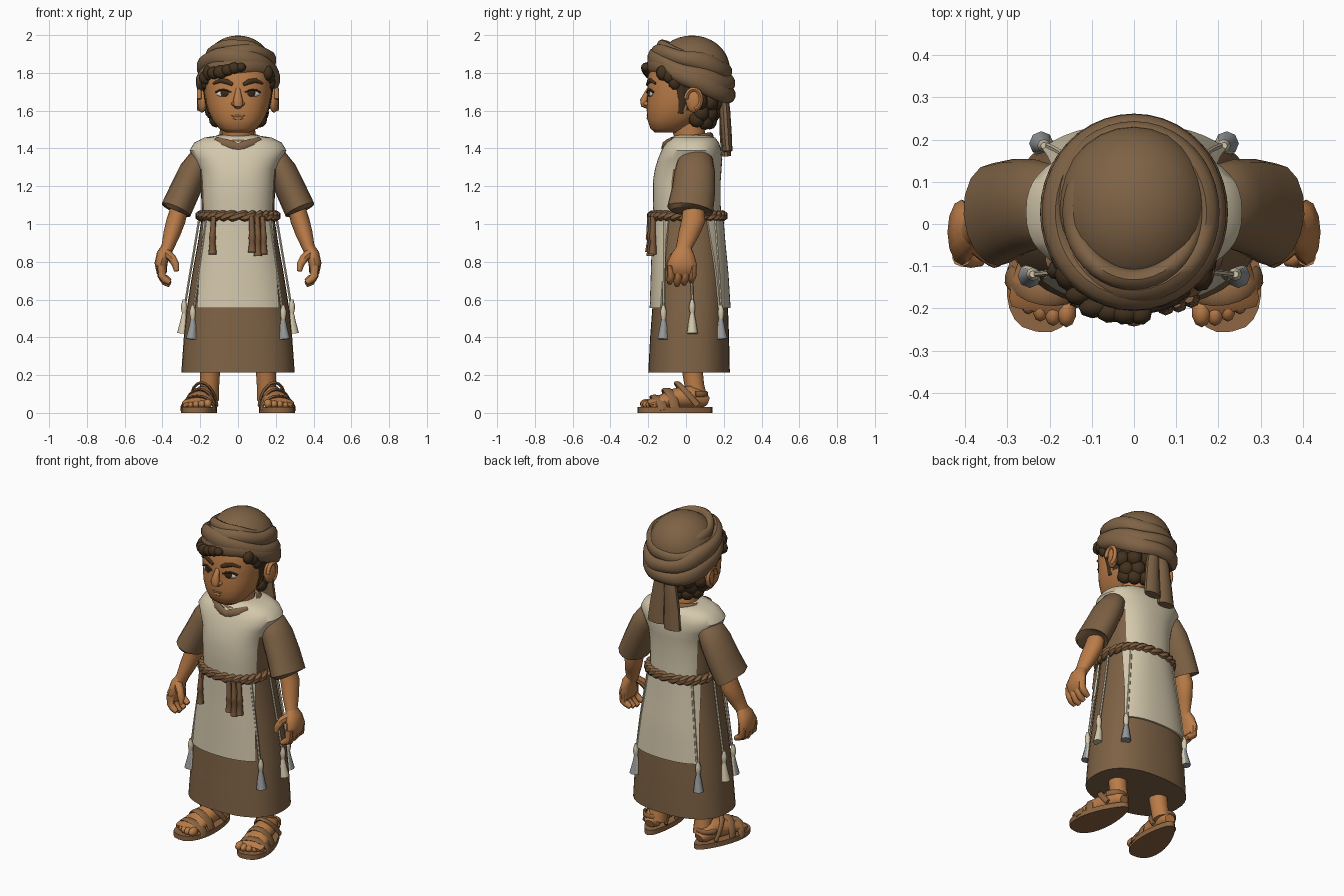
import bpy, bmesh, math, random
from mathutils import Vector, Matrix

if "Cube" in bpy.data.objects:
    bpy.data.objects.remove(bpy.data.objects["Cube"])

random.seed(4)
TAU = 2 * math.pi


def mat(name, r, g, b):
    lin = [((c / 255 + 0.055) / 1.055) ** 2.4 for c in (r, g, b)]
    m = bpy.data.materials.new(name)
    m.diffuse_color = (*lin, 1)
    m.use_nodes = True
    m.node_tree.nodes["Principled BSDF"].inputs["Base Color"].default_value = m.diffuse_color
    return m


SKIN, CREAM = mat("skin", 186, 124, 72), mat("cream cloth", 212, 200, 172)
BROWN, ROPE = mat("brown cloth", 126, 98, 69), mat("rope brown", 128, 93, 62)
HAIR, WHITE = mat("dark hair", 66, 49, 30), mat("eye white", 215, 208, 196)
IRIS, LIP = mat("iris", 58, 40, 25), mat("lip", 172, 112, 66)
SANDAL, GREY = mat("sandal leather", 142, 102, 66), mat("grey thread", 150, 153, 156)


def finish(name, bm, mats, rule=None, angle=45):
    bmesh.ops.recalc_face_normals(bm, faces=bm.faces)
    if rule:
        bm.normal_update()
        for f in bm.faces:
            f.material_index = rule(f.calc_center_median(), f.normal)
    me = bpy.data.meshes.new(name)
    bm.to_mesh(me)
    bm.free()
    for m in mats if isinstance(mats, list) else [mats]:
        me.materials.append(m)
    me.shade_smooth()
    me.set_sharp_from_angle(angle=math.radians(angle))
    ob = bpy.data.objects.new(name, me)
    bpy.context.collection.objects.link(ob)
    return ob


def skin_rings(bm, rings, closed=False):
    vs = [[bm.verts.new(p) for p in r] for r in rings]
    n = len(vs[0])
    for a, b in zip(vs, vs[1:] + ([vs[0]] if closed else [])):
        for i in range(n):
            bm.faces.new((a[i], a[(i + 1) % n], b[(i + 1) % n], b[i]))
    if not closed:
        bm.faces.new(vs[0])
        bm.faces.new(vs[-1])


def tube(name, pts, m, n=10, closed=False, ref=(0, 1, 0), rule=None):
    """Sweep an oval along points (x, y, z, radius along ref, other radius)."""
    P, rings, ref = [Vector(p[:3]) for p in pts], [], Vector(ref)
    for i, p in enumerate(pts):
        if closed:
            t = P[(i + 1) % len(P)] - P[i - 1]
        else:
            t = P[min(i + 1, len(P) - 1)] - P[max(i - 1, 0)]
        t.normalize()
        u = (ref - t * ref.dot(t)).normalized()
        v = t.cross(u)
        rings.append([P[i] + u * p[3] * math.cos(TAU * k / n) + v * p[-1] * math.sin(TAU * k / n)
                      for k in range(n)])
    bm = bmesh.new()
    skin_rings(bm, rings, closed)
    return finish(name, bm, m, rule)


def ball(name, c, r, m, seg=12, rot=0):
    bm = bmesh.new()
    bmesh.ops.create_uvsphere(bm, u_segments=seg, v_segments=max(6, seg * 2 // 3), radius=1)
    bm.transform(Matrix.Translation(c) @ Matrix.Rotation(rot, 4, 'Z') @ Matrix.Diagonal((*r, 1)))
    return finish(name, bm, m, angle=60)


# Stacked cross-sections: (z, half width, front y, back y)
def prof(secs, z):
    for a, b in zip(secs, secs[1:]):
        if z <= b[0]:
            k = max(0, (z - a[0]) / (b[0] - a[0]))
            return [a[i] + (b[i] - a[i]) * k for i in (1, 2, 3)]
    return secs[-1][1:]


def on(secs, z, t, off=0.0, p=2.4):
    rx, y0, y1 = prof(secs, z)
    c, s = math.cos(t), math.sin(t)
    f = lambda q: math.copysign(abs(q) ** (2 / p), q)
    return Vector(((rx + off) * f(c), (y0 + y1) / 2 + ((y1 - y0) / 2 + off) * f(s), z))


def surf_y(secs, x, z, side=-1, off=0.0, p=2.4):
    rx, y0, y1 = prof(secs, z)
    k = max(0, 1 - min(1, abs(x) / (rx + off)) ** p) ** (1 / p)
    return (y0 + y1) / 2 + side * ((y1 - y0) / 2 + off) * k


def stack(name, secs, m, n=32, rule=None):
    bm = bmesh.new()
    skin_rings(bm, [[on(secs, s[0], TAU * k / n) for k in range(n)] for s in secs])
    return finish(name, bm, m, rule)


ROBE = [(.215, .30, -.20, .232), (.4, .287, -.19, .228), (.56, .27, -.178, .222), (.75, .24, -.172, .21),
        (.9, .213, -.167, .195), (1.06, .188, -.165, .182)]
TORSO = [(1.02, .19, -.17, .187), (1.12, .194, -.176, .183), (1.22, .198, -.176, .183), (1.29, .205, -.165, .188),
         (1.34, .23, -.15, .192), (1.39, .256, -.13, .187), (1.43, .232, -.108, .175),
         (1.457, .18, -.085, .155), (1.47, .10, -.05, .12)]
HEAD = [(1.485, .065, -.165, -.04), (1.505, .10, -.188, 0), (1.55, .135, -.203, .07), (1.60, .158, -.208, .13),
        (1.65, .17, -.206, .16), (1.70, .176, -.203, .175), (1.78, .18, -.203, .185),
        (1.87, .165, -.17, .18), (1.94, .10, -.1, .12)]

# Clothes
stack("robe_skirt", ROBE, BROWN, 36)
stack("tunic_top", TORSO, [CREAM, BROWN], 48,
      lambda c, n: int(-.08 < c.y < .13 and c.z < 1.29 and abs(c.x) > .1))
for side, name in ((-1, "front_panel"), (1, "back_panel")):
    bm, rows = bmesh.new(), []
    for j in range(9):
        z = 1.04 - .485 * j / 8
        w = .184 + .034 * j / 8
        rows.append([bm.verts.new((w * i / 8, surf_y(ROBE, w * i / 8, z, side, .014), z)) for i in range(-8, 9)])
    for a, b in zip(rows, rows[1:]):
        for i in range(16):
            bm.faces.new((a[i], a[i + 1], b[i + 1], b[i]))
    bmesh.ops.recalc_face_normals(bm, faces=bm.faces)
    bmesh.ops.solidify(bm, geom=bm.faces[:], thickness=.01)
    finish(name, bm, CREAM)
tube("collar", [(.105 * math.cos(a), .02 + .108 * math.sin(a), 1.448 + .018 * math.sin(a), .02, .018)
                for a in [TAU * k / 24 for k in range(24)]], BROWN, 8, True, (0, 0, 1))
for s in (-1, 1):
    tube("collar_flap", [(s * .115, -.066, 1.447, .014, .016), (s * .075, -.096, 1.425, .016, .028),
                         (s * .03, -.112, 1.412, .016, .028), (-s * .005, -.117, 1.402, .014, .02)], BROWN, 8)

# Twisted rope belt with hanging ends
for ph in (0, math.pi):
    pts = []
    for k in range(160):
        t = TAU * k / 160
        h = 14 * t + ph
        p = on(TORSO, 1.045, t, .008 + .010 * math.cos(h))
        pts.append((p.x, p.y, 1.043 + .011 * math.sin(h), .019))
    tube("rope_belt", pts, ROPE, 6, True, (0, 0, 1))
for x, z in ((-.135, .84), (.075, .85), (.105, .83), (.135, .84)):
    y = surf_y(ROBE, x, .9, -1, .03)
    tube("belt_end", [(x * .95, y, 1.04, .014), (x, y - .003, .95, .015), (x, y - .003, .925, .019),
                      (x, y, .91, .015), (x, y - .003, z, .022)], ROPE, 8)

# Corner cords and tassels
for s in (-1, 1):
    for t, z, grey in ((-.66, .39, True), (.03, .42, False), (.82, .39, True)):
        cord = [on(ROBE, q, t, .012) for q in (1.02, .85, .7, z + .17)]
        tube("cord", [(s * p.x, p.y, p.z, .007) for p in cord], CREAM, 6)
        x, y = s * (cord[-1].x + .008), cord[-1].y
        tube("tassel_knot", [(x, y, z + .18, .008), (x, y, z + .15, .016), (x, y, z + .13, .016),
                             (x, y, z + .10, .01)], CREAM, 8)
        tube("tassel_skirt", [(x, y, z + .11, .011), (x, y, z + .07, .019), (x * 1.03, y * 1.03, z, .029)],
             [CREAM, GREY], 8, rule=lambda c, n: int(grey and n.x * x + n.y * y > 0))

# Arms and hands
for s in (-1, 1):
    def limb(name, pts, m, n=12):
        tube(name, [(s * p[0], *p[1:]) for p in pts], m, n)
    limb("sleeve", [(.16, .05, 1.375, .05, .035), (.197, .05, 1.345, .092, .064), (.235, .047, 1.278, .107, .078),
                    (.28, .04, 1.18, .115, .081), (.328, .022, 1.075, .123, .083), (.33, .022, 1.07, .10, .065)],
         BROWN, 16)
    limb("forearm", [(.30, .04, 1.12, .055, .045), (.328, .04, 1.02, .063, .05), (.35, .015, .95, .055, .045),
                     (.372, -.01, .88, .042, .034), (.385, -.014, .85, .045, .034)], SKIN)
    limb("palm", [(.372, -.01, .88, .038, .030), (.395, -.015, .84, .06, .036), (.408, -.02, .79, .078, .034),
                  (.403, -.02, .745, .075, .028), (.395, -.02, .73, .05, .018)], SKIN)
    for i in range(4):
        y = -.08 + .038 * i
        e = .012 * abs(i - 1.2)
        limb("finger", [(.408, y, .78, .021, .023), (.405, y, .725, .021, .021), (.385, y - .004, .69 + e, .02),
                        (.36, y - .006, .675 + e, .014)], SKIN, 8)
    limb("thumb", [(.385, -.04, .85, .024), (.35, -.07, .82, .023), (.33, -.085, .785, .02),
                   (.325, -.09, .75, .013)], SKIN, 8)

# Feet and sandals
for s in (-1, 1):
    yaw = Matrix.Translation((s * .197, -.058, 0)) @ Matrix.Rotation(s * .17, 4, 'Z')

    def foot(name, pts, m, n=10, ref=(0, 0, 1)):
        tube(name, pts, m, n, False, ref).matrix_world = yaw
    bm = bmesh.new()
    half = lambda y: .088 - .14 * y - .25 * y * y
    skin_rings(bm, [[(half(.2 * math.cos(a)) * math.copysign(abs(math.sin(a)) ** .75, math.sin(a)),
                      .2 * math.cos(a), z) for a in [TAU * k / 28 for k in range(28)]] for z in (0, .03)])
    finish("sandal_sole", bm, SANDAL, angle=35).matrix_world = yaw
    foot("foot", [(0, .175, .06, .025, .03), (0, .15, .07, .045, .05), (0, .08, .085, .06, .056),
                  (0, 0, .075, .055, .066), (0, -.08, .058, .036, .078), (0, -.13, .05, .025, .08),
                  (0, -.15, .045, .015, .07)], SKIN, 14)
    for i in range(5):
        x = s * (-.062 + .031 * i)
        r = (.026, .022, .021, .019, .017)[i]
        ball("toe", yaw @ Vector((x, (-.142, -.15, -.146, -.136, -.122)[i], .03 + r * .7)),
             (r * .9, r * 1.4, r), SKIN, 10)
    tube("ankle", [(s * .155, .06, .07, .055), (s * .15, .045, .14, .052, .05), (s * .148, .03, .25, .055)],
         SKIN, 12)
    arc = [math.pi * k / 10 for k in range(11)]
    for y, w, h in ((-.095, .088, .074), (-.03, .08, .11)):
        foot("foot_strap", [(w * math.cos(a), y + .015 * math.cos(2 * a), .015 + h * math.sin(a), .026, .008)
                            for a in arc], SANDAL, 8, (0, 1, 0))
    foot("ankle_strap", [(.068 * math.cos(a), .06 + .05 * (1 - 2 * math.sin(a)), .04 + .12 * math.sin(a), .016, .008)
                         for a in arc], SANDAL, 8, (0, 1, 0))
    foot("heel_strap", [(.063 * math.cos(a), .10 + .07 * math.sin(a), .10, .017, .008) for a in arc],
         SANDAL, 8)

# Head and neck, with hair painted on the rear of the skull
tube("neck", [(0, .03, 1.40, .09), (0, .02, 1.47, .082, .085), (0, 0, 1.56, .09)], SKIN, 16)
stack("head", HEAD, [SKIN, HAIR], 40, lambda c, n: int(c.z > 1.56 and c.y > .05 or c.z > 1.62 and c.y > -.01))
tube("nose", [(0, -.197, 1.715, .01, .012), (0, -.21, 1.69, .013, .017), (0, -.223, 1.655, .02, .025),
              (0, -.221, 1.632, .02, .027), (0, -.202, 1.618, .01, .02)], SKIN, 12)
face = lambda x, z, off=0.0: (x, surf_y(HEAD, x, z) - off, z)
tube("mouth", [(*face(.036 * k / 3, 1.572 + .003 * abs(k) / 3, -.001), .004, .005 if abs(k) < 3 else .002)
               for k in range(-3, 4)], LIP, 8)
ball("lower_lip", face(0, 1.56, -.002), (.026, .007, .008), SKIN)
for s in (-1, 1):
    ball("nostril", (s * .022, -.21, 1.636), (.015, .016, .012), SKIN, 10)
    ball("eye_white", face(s * .082, 1.689, -.003), (.034, .008, .015), WHITE, 14, s * .3)
    ball("iris", face(s * .072, 1.693, .002), (.023, .006, .019), IRIS, 12, s * .3)
    tube("eyelid", [(*face(s * (.038 + .02 * k), 1.697 + .016 * math.sin(math.pi * k / 4), .004), .006, .006)
                    for k in range(5)], HAIR, 6)
    tube("eyebrow", [(*face(s * x, z, .002), .008, r) for x, z, r in
                     ((.028, 1.738, .009), (.06, 1.754, .014), (.095, 1.76, .012), (.13, 1.744, .006))], HAIR, 8)
    # Ears
    ball("ear", (s * .19, .04, 1.655), (.024, .042, .066), SKIN, 14, -s * .25)
    tube("ear_rim", [(s * .205, .04 + .04 * math.cos(a), 1.66 + .054 * math.sin(a), .012)
                     for a in [-1.4 + .45 * k for k in range(11)]], SKIN, 8, False, (1, 0, 0))
    tube("sideburn", [(s * .168, -.035, 1.78, .04, .02), (s * .166, -.025, 1.70, .028, .018),
                      (s * .16, -.02, 1.64, .024, .013), (s * .15, -.03, 1.585, .014, .008)], HAIR, 8)
    for y, z in ((-.12, 1.80), (-.085, 1.785), (-.055, 1.75)):
        ball("side_curl", (s * (.165 - .3 * max(0, -.09 - y)), y, z), (.032, .04, .042), HAIR, 9, random.random())

# Swept locks under one side of the headwrap's front
for x, z, r in ((-.165, 1.775, .044), (-.125, 1.80, .04), (-.09, 1.805, .042), (-.055, 1.815, .036),
                (-.02, 1.825, .036), (.015, 1.83, .028)):
    ball("front_lock", (x, surf_y(HEAD, x, 1.79) - (.012 if abs(x) < .1 else .004), z),
         (r, .028, r * .85), HAIR, 9, -x * 2)
ball("front_lock", (.15, surf_y(HEAD, .15, 1.81) + .002, 1.805), (.026, .02, .026), HAIR, 8)

# Hair at the nape
for row, z in enumerate((1.64, 1.595, 1.55)):
    for k in range(6):
        a = math.radians(22 + 136 * k / 5 + 8 * (row % 2))
        r = .16 - .018 * row
        ball("nape_lock", (r * math.cos(a), .015 + (r - .01) * math.sin(a), z + random.uniform(-.01, .01)),
             (.046, .04, .046), HAIR, 9, a - math.pi / 2)

# Headwrap: dome, overlapping tilted bands and hanging tail
ball("wrap_dome", (0, .032, 1.82), (.186, .20, .178), BROWN, 28)
for z0, sy, sx, a, b, h, r in ((1.762, .40, .04, .192, .203, .05, .032), (1.81, .34, -.12, .186, .20, .05, .034),
                               (1.852, .26, .10, .172, .185, .045, .032), (1.89, .30, -.05, .145, .16, .035, .026)):
    pts = []
    for k in range(40):
        t = TAU * k / 40
        x, y = a * math.cos(t), b * math.sin(t)
        pts.append((x, .028 + y, z0 - sy * y + sx * x + .004 * math.sin(5 * t), h + .006 * math.sin(3 * t), r))
    tube("wrap_band", pts, BROWN, 10, True, (0, 0, 1))
for x, z, y in ((-.05, 1.36, .212), (.045, 1.385, .22)):
    tube("wrap_tail", [(x * .5, .20, 1.69, .024, .035), (x * .8, .206, 1.60, .028, .042),
                       (x, y - .006, 1.48, .028, .05), (x * 1.1, y, z, .026, .056)], BROWN, 10)
